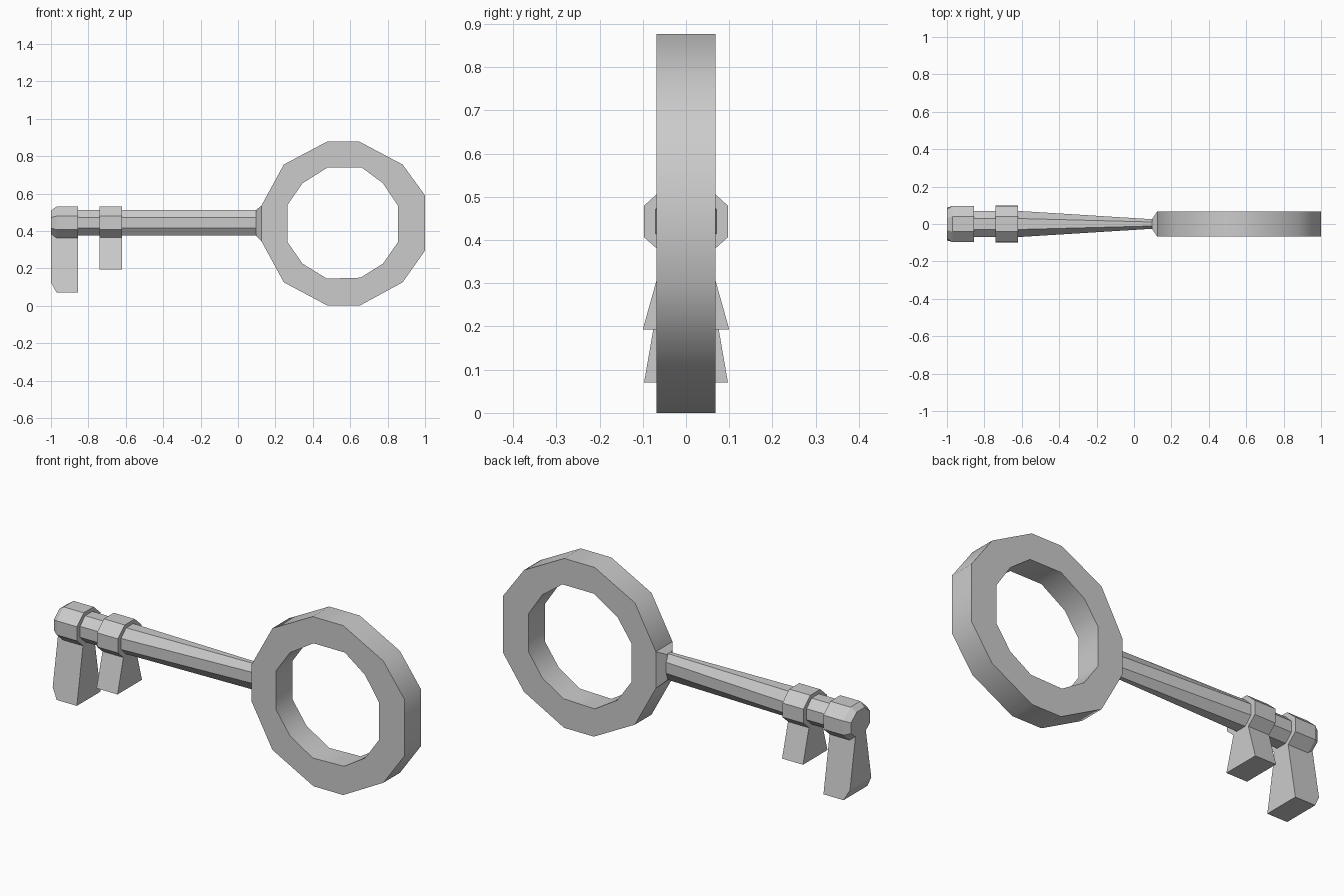
import bpy, bmesh, math

if "Cube" in bpy.data.objects:
    bpy.data.objects.remove(bpy.data.objects["Cube"])

CZ = 0.443  # height of the shaft axis


def finish(name, bm, smooth=None):
    bmesh.ops.recalc_face_normals(bm, faces=bm.faces[:])
    mesh = bpy.data.meshes.new(name)
    bm.to_mesh(mesh)
    bm.free()
    obj = bpy.data.objects.new(name, mesh)
    bpy.context.collection.objects.link(obj)
    if smooth:
        bpy.ops.object.select_all(action='DESELECT')
        obj.select_set(True)
        bpy.context.view_layer.objects.active = obj
        bpy.ops.object.shade_smooth_by_angle(angle=math.radians(smooth))
    return obj


def bridge(bm, a, b):
    n = len(a)
    for i in range(n):
        j = (i + 1) % n
        bm.faces.new((a[i], a[j], b[j], b[i]))


def loft(name, sections):
    """Join matching cross-sections and cap both ends."""
    bm = bmesh.new()
    rings = [[bm.verts.new(p) for p in s] for s in sections]
    for a, b in zip(rings, rings[1:]):
        bridge(bm, a, b)
    bm.faces.new(rings[0])
    bm.faces.new(rings[-1])
    return finish(name, bm)


def octagon(x, hy, hz):
    """Eight-sided cross-section across the shaft."""
    k = 0.42
    pts = [(hy, -k*hz), (hy, k*hz), (k*hy, hz), (-k*hy, hz),
           (-hy, k*hz), (-hy, -k*hz), (-k*hy, -hz), (k*hy, -hz)]
    return [(x, y, CZ + z) for y, z in pts]


def tooth(name, profile, z_top, w_top, z_bot, w_bot):
    """Side profile in x-z, flaring wider in y toward the bottom."""
    def width(z):
        return w_bot + (w_top - w_bot) * (z - z_bot) / (z_top - z_bot)
    return loft(name, [[(x, s * width(z), z) for x, z in profile] for s in (-1, 1)])


# Ring handle: uneven twelve-sided outline and hole
outer = [(0.475, 0.877), (0.65, 0.877), (0.88, 0.755), (1.0, 0.59),
         (1.0, 0.295), (0.88, 0.125), (0.65, 0.0), (0.48, 0.0),
         (0.245, 0.125), (0.125, 0.345), (0.125, 0.535), (0.245, 0.755)]
inner = [(0.48, 0.74), (0.66, 0.74), (0.775, 0.655), (0.855, 0.535),
         (0.855, 0.34), (0.775, 0.225), (0.655, 0.15), (0.475, 0.145),
         (0.345, 0.225), (0.265, 0.34), (0.265, 0.54), (0.345, 0.655)]
bm = bmesh.new()
of, ob, inf, inb = [[bm.verts.new((x, y, z)) for x, z in loop]
                    for loop in (outer, inner) for y in (-0.068, 0.068)]
bridge(bm, of, ob)
bridge(bm, inf, inb)
bridge(bm, of, inf)
bridge(bm, ob, inb)
finish("ring_handle", bm, 38)

# Neck tapering from the ring to the shaft
def rect(x, hy, z0, z1):
    return [(x, -hy, z0), (x, hy, z0), (x, hy, z1), (x, -hy, z1)]

loft("neck", [rect(0.095, 0.023, 0.375, 0.511), rect(0.125, 0.068, 0.345, 0.535)])

# Shaft, narrowing sideways toward the ring
loft("shaft", [octagon(-0.9, 0.07, 0.068), octagon(-0.62, 0.07, 0.068),
               octagon(0.105, 0.025, 0.068)])

# Collars around the shaft
loft("end_collar", [octagon(-1.0, 0.078, 0.066), octagon(-0.97, 0.097, 0.087),
                    octagon(-0.855, 0.097, 0.087)])
loft("inner_collar", [octagon(-0.74, 0.097, 0.087), octagon(-0.62, 0.097, 0.087)])

# Flared teeth below the collars
tooth("end_tooth", [(-1.0, 0.40), (-1.0, 0.125), (-0.97, 0.07),
                    (-0.855, 0.07), (-0.855, 0.40)], 0.40, 0.04, 0.07, 0.097)
tooth("inner_tooth", [(-0.74, 0.40), (-0.74, 0.193), (-0.62, 0.193),
                      (-0.62, 0.40)], 0.40, 0.042, 0.193, 0.1)
